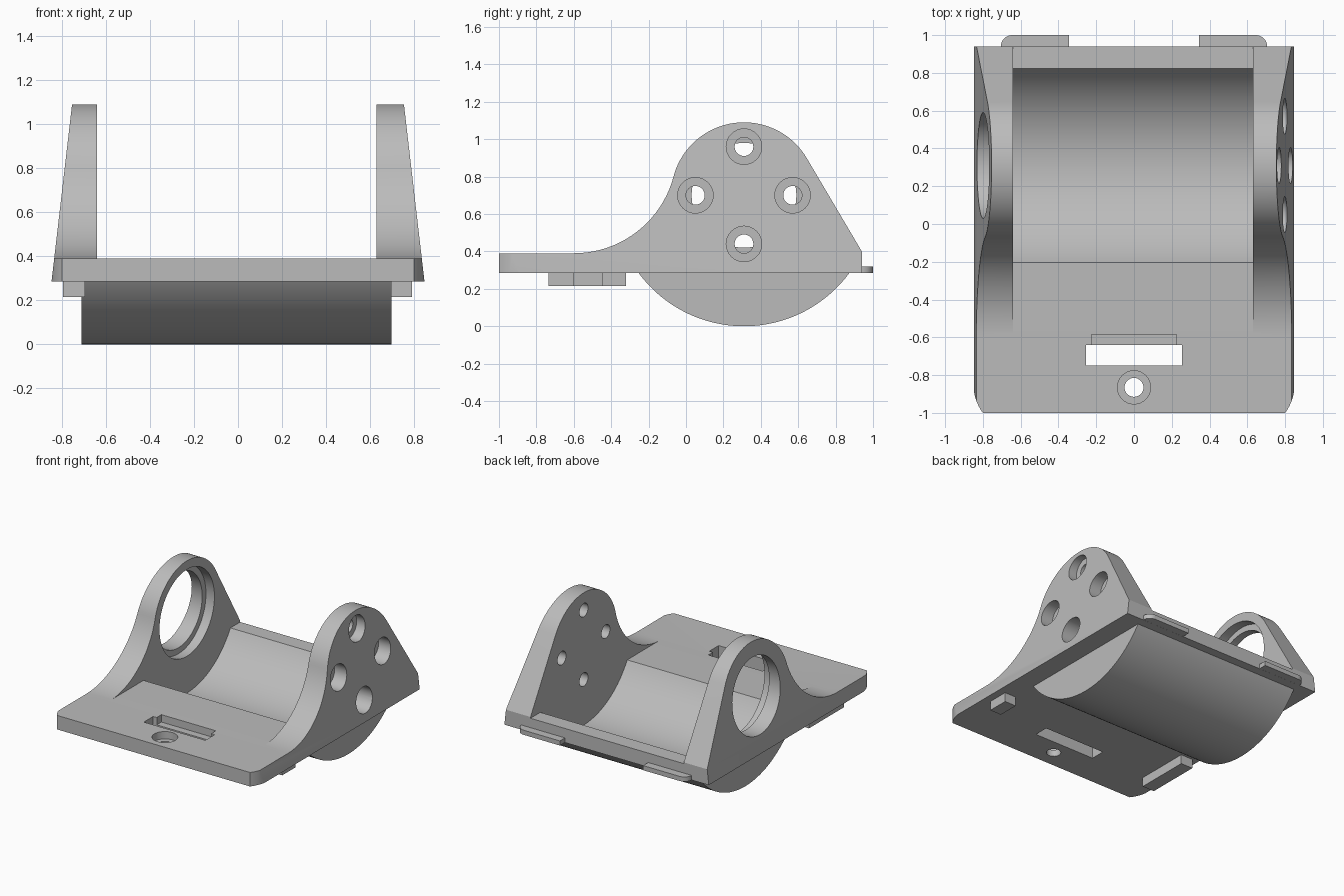
import bpy, bmesh
from math import cos, sin, pi, radians, sqrt, acos, atan2

if "Cube" in bpy.data.objects:
    bpy.data.objects.remove(bpy.data.objects["Cube"], do_unlink=True)

grey = bpy.data.materials.new("light grey plastic")
grey.use_nodes = True
COLOUR = (0.5, 0.5, 0.5, 1)
grey.diffuse_color = COLOUR
grey.node_tree.nodes["Principled BSDF"].inputs["Base Color"].default_value = COLOUR

# Shared dimensions
AXIS_Y, AXIS_Z = 0.31, 0.70          # common axis of cheeks and trough
BOTTOM, TOP = 0.285, 0.39            # plate
IN_L, IN_R = -0.64, 0.63             # inner cheek faces
BACK = 0.94


def arc(cx, cy, r, a0, a1, n):
    return [(cx + r * cos(a0 + (a1 - a0) * i / n), cy + r * sin(a0 + (a1 - a0) * i / n))
            for i in range(n + 1)]


def prism(name, outline, lo, hi, axis="X", taper=0.0):
    """Extrude an outline along x (points are y, z) or z (points are x, y)."""
    bm = bmesh.new()
    ends = []
    for value, sign in ((lo, 1), (hi, -1)):
        ring = []
        for a, b in outline:
            if axis == "X":
                co = (value + sign * taper * (b - BOTTOM), a, b)
            else:
                co = (a, b, value)
            ring.append(bm.verts.new(co))
        bm.faces.new(ring)
        ends.append(ring)
    n = len(outline)
    for i in range(n):
        j = (i + 1) % n
        bm.faces.new((ends[0][i], ends[0][j], ends[1][j], ends[1][i]))
    bmesh.ops.recalc_face_normals(bm, faces=bm.faces)
    mesh = bpy.data.meshes.new(name)
    bm.to_mesh(mesh)
    bm.free()
    mesh.materials.append(grey)
    obj = bpy.data.objects.new(name, mesh)
    bpy.context.collection.objects.link(obj)
    return obj


def rect(a0, b0, a1, b1):
    return [(a0, b0), (a1, b0), (a1, b1), (a0, b1)]


def disc(a, b, r, n=48):
    return arc(a, b, r, 0, 2 * pi, n)[:-1]


def combine(target, tool, operation="DIFFERENCE"):
    tool.hide_render = True
    mod = target.modifiers.new(tool.name, "BOOLEAN")
    mod.operation, mod.solver, mod.object = operation, "EXACT", tool
    bpy.context.view_layer.objects.active = target
    bpy.ops.object.modifier_apply(modifier=mod.name)
    bpy.data.objects.remove(tool, do_unlink=True)


# Cradle body: plate and both cheeks share one side silhouette with tapered flanks
head, sweep = 0.39, 0.552
sweep_y, sweep_z = -0.60, TOP + sweep
touch = atan2(AXIS_Z - sweep_z, AXIS_Y - sweep_y)
back_corner = (BACK, 0.40)
dy, dz = back_corner[0] - AXIS_Y, back_corner[1] - AXIS_Z
tangent = atan2(dz, dy) + acos(head / sqrt(dy * dy + dz * dz))
side = [(BACK, BOTTOM), (-1, BOTTOM), (-1, TOP)]
side += arc(sweep_y, sweep_z, sweep, -pi / 2, touch, 20)
side += arc(AXIS_Y, AXIS_Z, head, touch + pi, tangent, 40)[1:]
side.append(back_corner)
body = prism("cradle_body", side, -0.847, 0.847, taper=0.116)

# Curved front corners of the plate
corner = arc(0.60, -0.85, 0.25, 0, -0.6435, 10)
plan = [(0.9, 1.1), (0.9, -0.85)] + corner
plan += [(-x, y) for x, y in reversed(plan)]
combine(body, prism("plan_trim", plan, -0.5, 2, "Z"), "INTERSECT")

# Drum bulge under the plate
a = acos((AXIS_Z - 0.30) / 0.70)
drum = arc(AXIS_Y, AXIS_Z, 0.70, -pi / 2 - a, -pi / 2 + a, 48)
combine(body, prism("drum", drum, -0.71, 0.697), "UNION")

# Gap between the cheeks, with the round trough below it
floor = TOP + 0.0006
a = acos((AXIS_Z - floor) / 0.60)
gap = [(-0.7, 1.3), (-0.7, floor)]
gap += arc(AXIS_Y, AXIS_Z, 0.60, -pi / 2 - a, -pi / 2 + a, 48)
gap += [(1.2, floor), (1.2, 1.3)]
combine(body, prism("trough_cut", gap, IN_L, IN_R))

# Stepped bearing opening in the right cheek
combine(body, prism("bearing_hole", disc(AXIS_Y, AXIS_Z, 0.28, 64), -1, -0.6))
combine(body, prism("bearing_seat", disc(AXIS_Y, AXIS_Z, 0.325, 64), -0.71, -0.6))

# Four counterbored screw holes in the left cheek
for k in range(4):
    y, z = AXIS_Y + 0.26 * cos(k * pi / 2), AXIS_Z + 0.26 * sin(k * pi / 2)
    combine(body, prism("screw_hole", disc(y, z, 0.05, 32), 0.6, 1))
    combine(body, prism("screw_counterbore", disc(y, z, 0.095, 32), 0.70, 1))

# Plate slot with its shallow ledge, and the front screw hole
combine(body, prism("slot", rect(-0.255, -0.75, 0.255, -0.64), 0.2, 0.5, "Z"))
combine(body, prism("slot_ledge", rect(-0.225, -0.70, 0.225, -0.585), 0.335, 0.5, "Z"))
combine(body, prism("plate_hole", disc(0, -0.865, 0.05, 32), 0.2, 0.5, "Z"))
combine(body, prism("plate_counterbore", disc(0, -0.865, 0.088, 32), 0.335, 0.5, "Z"))

# Locating blocks under the plate
prism("right_rail", rect(-0.795, -0.735, -0.695, -0.32), 0.215, BOTTOM + 0.01, "Z")
prism("left_block", rect(0.695, -0.605, 0.79, -0.445), 0.215, BOTTOM + 0.01, "Z")

# Rear tabs with a rounded outer corner
tab = [(0.345, BACK - 0.02), (0.705, BACK - 0.02)] + arc(0.645, BACK, 0.06, 0, pi / 2, 10)
tab.append((0.345, 1.0))
for name, s in (("left_rear_tab", 1), ("right_rear_tab", -1)):
    prism(name, [(s * x, y) for x, y in tab], BOTTOM + 0.0005, 0.32, "Z")

# Smooth curved walls, keep edges crisp
for obj in bpy.context.scene.objects:
    obj.select_set(obj.type == "MESH")
bpy.context.view_layer.objects.active = body
bpy.ops.object.shade_smooth_by_angle(angle=radians(30))
